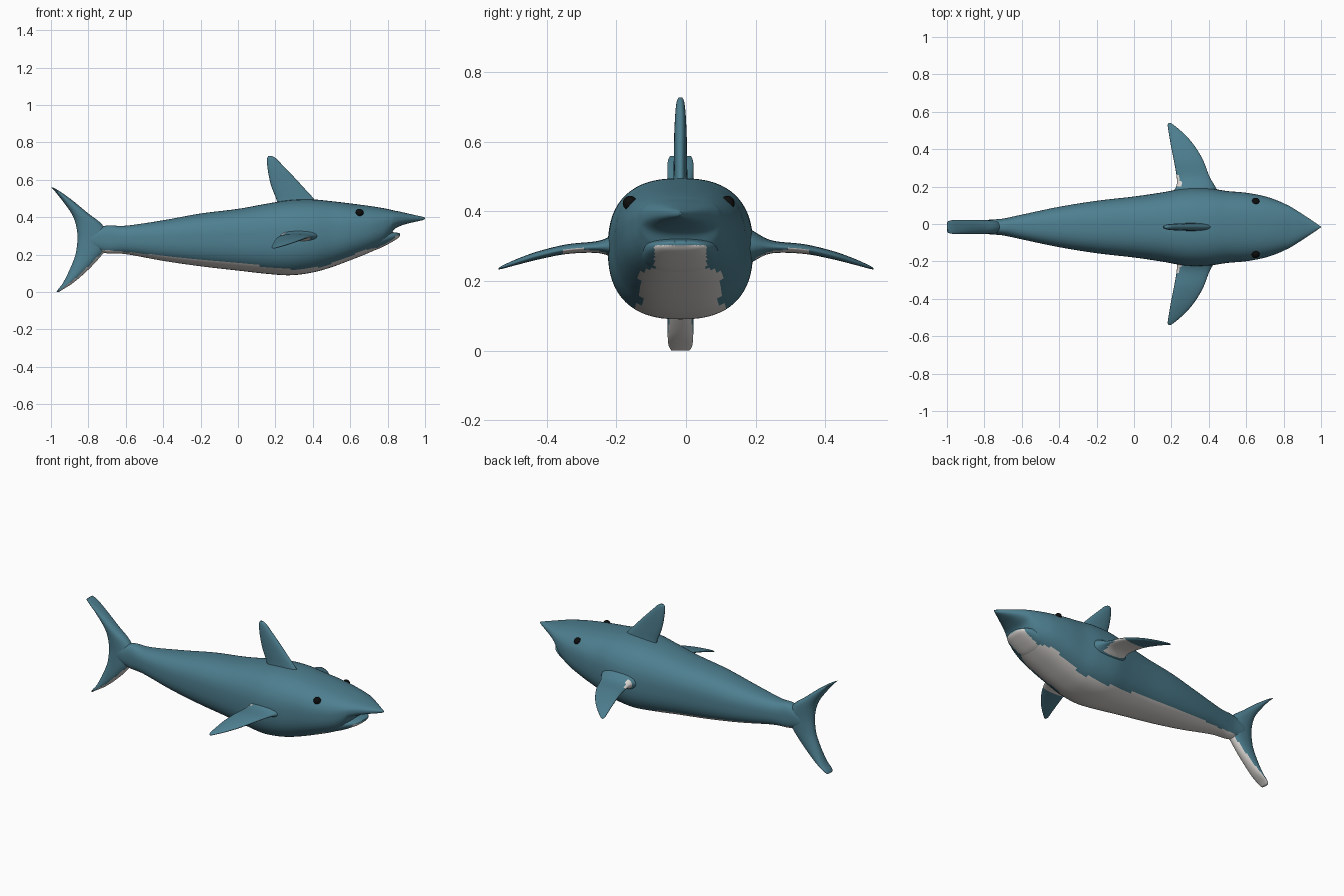
import bpy, bmesh, math

CY = -0.016  # body centre line


def material(name, rgb):
    m = bpy.data.materials.new(name)
    m.diffuse_color = (*rgb, 1)
    return m


TEAL = material("teal skin", (0.075, 0.21, 0.275))
WHITE = material("pale belly", (0.72, 0.69, 0.66))
BLACK = material("black eye", (0.004, 0.004, 0.004))


def dense(st, k):
    """Smooth curve through the stations (all columns together)."""
    out = []
    for i in range(len(st) - 1):
        a, b, c, d = st[max(i - 1, 0)], st[i], st[i + 1], st[min(i + 2, len(st) - 1)]
        for s in range(k):
            t = s / k
            out.append([0.5 * (2 * q + (r - p) * t + (2 * p - 5 * q + 4 * r - u) * t * t
                               + (3 * q - p - 3 * r + u) * t ** 3)
                        for p, q, r, u in zip(a, b, c, d)])
    return out + [list(st[-1])]


def lerp(pts, x):
    if x <= pts[0][0]:
        return pts[0][1]
    for (a, p), (b, q) in zip(pts, pts[1:]):
        if x <= b:
            return p + (q - p) * (x - a) / (b - a)
    return pts[-1][1]


def oval(n, e):
    """Unit superellipse points."""
    res = []
    for i in range(n):
        a = 2 * math.pi * i / n
        c, s = math.cos(a), math.sin(a)
        res.append((math.copysign(abs(c) ** (2 / e), c), math.copysign(abs(s) ** (2 / e), s)))
    return res


def loft(name, rings, is_white):
    bm = bmesh.new()
    vs = [[bm.verts.new(p) for p in r] for r in rings]
    n = len(vs[0])
    for a, b in zip(vs, vs[1:]):
        for i in range(n):
            j = (i + 1) % n
            bm.faces.new((a[i], a[j], b[j], b[i]))
    bm.faces.new(vs[0])
    bm.faces.new(vs[-1])
    bmesh.ops.recalc_face_normals(bm, faces=bm.faces)
    bm.normal_update()
    for f in bm.faces:
        f.smooth = True
        f.material_index = int(is_white(f.calc_center_median(), f.normal))
    me = bpy.data.meshes.new(name)
    bm.to_mesh(me)
    bm.free()
    ob = bpy.data.objects.new(name, me)
    bpy.context.collection.objects.link(ob)
    me.materials.append(TEAL)
    me.materials.append(WHITE)
    return ob


def body_rings(stations, k, e):
    """Stations: x, bottom, widest height, top, half width."""
    return [[(x, CY + w * c, zm + ((zt - zm) if s > 0 else (zm - zb)) * s) for c, s in oval(64, e)]
            for x, zb, zm, zt, w in dense(stations, k)]


def fin_rings(stations, k, upright):
    """Stations: span position, front x, rear x, half thickness, centre."""
    rings = []
    for p, f, r, t, m in dense(stations, k):
        pts = [((f + r) / 2 + (f - r) / 2 * c, m + t * s) for c, s in oval(32, 2.2)]
        rings.append([(x, q, p) if upright else (x, p, q) for x, q in pts])
    return rings


# Body with snout
BELLY_Z = [(-0.7, 0.225), (-0.4, 0.195), (0, 0.155), (0.2, 0.13), (0.3, 0.12),
           (0.45, 0.135), (0.6, 0.19), (0.75, 0.27), (0.9, 0.31)]
BELLY_W = [(0.62, 0.15), (0.74, 0.08)]


def belly(c, n):
    return n.z < 0.1 and c.z < lerp(BELLY_Z, c.x) and abs(c.y - CY) < lerp(BELLY_W, c.x)


body = [
    (-0.84, 0.25, 0.28, 0.31, 0.025), (-0.78, 0.23, 0.28, 0.33, 0.038),
    (-0.70, 0.207, 0.28, 0.356, 0.045), (-0.60, 0.203, 0.28, 0.355, 0.066),
    (-0.40, 0.167, 0.28, 0.384, 0.108), (-0.20, 0.138, 0.285, 0.42, 0.14),
    (0.0, 0.115, 0.285, 0.445, 0.163), (0.15, 0.098, 0.285, 0.472, 0.185),
    (0.28, 0.09, 0.29, 0.492, 0.207), (0.40, 0.105, 0.30, 0.495, 0.206),
    (0.50, 0.133, 0.31, 0.486, 0.192), (0.60, 0.17, 0.325, 0.474, 0.183),
    (0.70, 0.21, 0.34, 0.461, 0.164), (0.77, 0.245, 0.36, 0.45, 0.14),
    (0.81, 0.29, 0.375, 0.442, 0.122), (0.835, 0.335, 0.385, 0.436, 0.11),
    (0.88, 0.358, 0.392, 0.427, 0.082), (0.94, 0.374, 0.394, 0.413, 0.043),
    (0.985, 0.384, 0.394, 0.403, 0.012), (1.0, 0.392, 0.395, 0.398, 0.002)]
loft("body", body_rings(body, 8, 2.5), belly)

# Lower jaw
jaw = [(0.68, 0.215, 0.28, 0.33, 0.12), (0.74, 0.227, 0.285, 0.33, 0.118),
       (0.79, 0.25, 0.295, 0.327, 0.105), (0.83, 0.272, 0.30, 0.32, 0.085),
       (0.855, 0.288, 0.304, 0.317, 0.06), (0.867, 0.302, 0.308, 0.313, 0.025)]
loft("lower_jaw", body_rings(jaw, 6, 2.4),
     lambda c, n: abs(c.y - CY) < 0.075 and c.z < 0.303 and n.z < 0.2)

# Tail fin
tail = [(0.0, -0.957, -0.97, 0.026, CY), (0.015, -0.935, -0.962, 0.034, CY),
        (0.05, -0.88, -0.935, 0.037, CY), (0.12, -0.80, -0.90, 0.037, CY),
        (0.19, -0.735, -0.872, 0.037, CY), (0.24, -0.70, -0.862, 0.037, CY),
        (0.30, -0.69, -0.858, 0.037, CY), (0.365, -0.73, -0.868, 0.037, CY),
        (0.42, -0.80, -0.89, 0.037, CY), (0.49, -0.885, -0.94, 0.037, CY),
        (0.54, -0.955, -0.98, 0.037, CY), (0.56, -0.992, -1.0, 0.03, CY)]
loft("tail_fin", fin_rings(tail, 5, True), lambda c, n: c.z < 0.225 and n.z < -0.4)

# Dorsal fin
dorsal = [(0.44, 0.21, 0.43, 0.03, CY), (0.49, 0.412, 0.207, 0.021, CY),
          (0.56, 0.35, 0.18, 0.019, CY), (0.62, 0.295, 0.165, 0.018, CY),
          (0.68, 0.237, 0.156, 0.015, CY), (0.715, 0.203, 0.156, 0.011, CY),
          (0.728, 0.182, 0.163, 0.005, CY)]
dorsal[0] = (0.44, 0.43, 0.21, 0.03, CY)
loft("dorsal_fin", fin_rings(dorsal, 6, True), lambda c, n: False)

# Pectoral fins, mirrored
pectoral = [(0.15, 0.46, 0.19, 0.075, 0.30), (0.20, 0.435, 0.225, 0.04, 0.30),
            (0.25, 0.405, 0.228, 0.018, 0.298), (0.34, 0.37, 0.213, 0.014, 0.292),
            (0.42, 0.322, 0.197, 0.012, 0.275), (0.48, 0.27, 0.187, 0.009, 0.257),
            (0.525, 0.218, 0.18, 0.005, 0.241), (0.54, 0.197, 0.184, 0.002, 0.235)]
fins = loft("pectoral_fins", fin_rings(pectoral, 6, False),
            lambda c, n: 0.2 < c.y < 0.35 and c.x < 0.385
            and (n.z < -0.25 or (n.x < -0.3 and c.y < 0.27)))
fins.modifiers.new("mirror", 'MIRROR').use_axis = (False, True, False)

# Eyes
for side, name in ((-1, "right_eye"), (1, "left_eye")):
    bpy.ops.mesh.primitive_uv_sphere_add(segments=20, ring_count=12, radius=0.021,
                                         location=(0.65, CY - 0.005 + side * 0.14, 0.424))
    eye = bpy.context.object
    eye.name = name
    eye.data.materials.append(BLACK)
    bpy.ops.object.shade_smooth()
